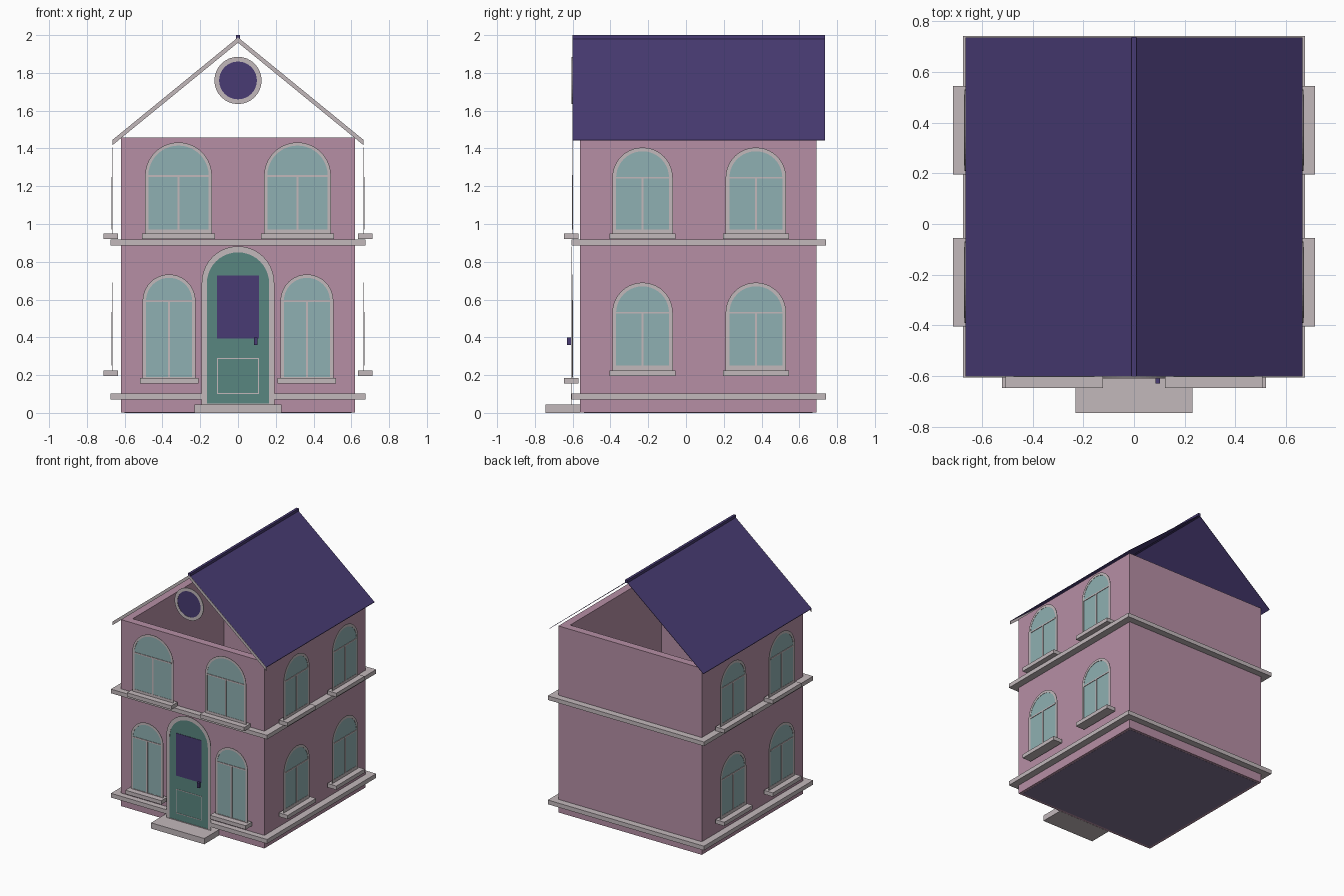
import bpy, bmesh, math

cube = bpy.data.objects.get("Cube")
if cube:
    bpy.data.objects.remove(cube, do_unlink=True)


def material(name, hex_code):
    srgb = [int(hex_code[i:i + 2], 16) / 255 for i in range(0, 6, 2)]
    color = [((c + 0.055) / 1.055) ** 2.4 for c in srgb] + [1]
    m = bpy.data.materials.new(name)
    m.use_nodes = True
    m.diffuse_color = color
    m.node_tree.nodes["Principled BSDF"].inputs["Base Color"].default_value = color
    return m


PINK = material("pink wall", "B68FA5")
STONE = material("pale stone", "C2B8BB")
GLASS = material("teal glass", "8FB0B2")
GREEN = material("green door paint", "598680")
PURPLE = material("purple roof", "483B73")
FLOOR = material("lavender floor", "7F7292")


def finish(name, bm, mat):
    bmesh.ops.recalc_face_normals(bm, faces=bm.faces)
    mesh = bpy.data.meshes.new(name)
    bm.to_mesh(mesh)
    bm.free()
    mesh.materials.append(mat)
    ob = bpy.data.objects.new(name, mesh)
    bpy.context.collection.objects.link(ob)
    return ob


def box(name, x, y, z, mat):
    bm = bmesh.new()
    bmesh.ops.create_cube(bm, size=1)
    for v in bm.verts:
        for i, (lo, hi) in enumerate((x, y, z)):
            v.co[i] = hi if v.co[i] > 0 else lo
    return finish(name, bm, mat)


# Each facade maps (across, up, outward) to world space
def front(u, v, w):
    return (u, -w, v)


def left(u, v, w):
    return (w, u, v)


def right(u, v, w):
    return (-w, u, v)


def plate(name, side, outline, w, thick, mat, hole=None):
    """Extruded flat outline, or a frame when a matching hole is given."""
    bm = bmesh.new()
    a = [bm.verts.new(side(u, v, w)) for u, v in outline]
    if hole:
        b = [bm.verts.new(side(u, v, w)) for u, v in hole]
        n = len(a)
        for i in range(n):
            j = (i + 1) % n
            bm.faces.new((a[i], a[j], b[j], b[i]))
    else:
        bm.faces.new(a)
    ext = bmesh.ops.extrude_face_region(bm, geom=bm.faces[:])
    shift = [p - q for p, q in zip(side(0, 0, thick), side(0, 0, 0))]
    moved = [g for g in ext["geom"] if isinstance(g, bmesh.types.BMVert)]
    bmesh.ops.translate(bm, verts=moved, vec=shift)
    return finish(name, bm, mat)


def rect(u0, u1, v0, v1):
    return [(u0, v0), (u1, v0), (u1, v1), (u0, v1)]


def arch(c, half, bottom, spring, n=20):
    curve = [(c + half * math.cos(math.pi * i / n), spring + half * math.sin(math.pi * i / n))
             for i in range(n + 1)]
    return [(c - half, bottom), (c + half, bottom)] + curve


def disc(r, zc, n=32):
    return [(r * math.cos(math.tau * i / n), zc + r * math.sin(math.tau * i / n))
            for i in range(n)]


def window(name, side, w, c, outer, inner, sill, bottom, spring, sill_half):
    """Arched window with frame, cross bars and a projecting sill."""
    plate(name + "_glass", side, arch(c, inner, bottom, spring), w - 0.002, 0.002, GLASS)
    plate(name + "_frame", side, arch(c, outer, sill, spring), w - 0.001, 0.003, STONE,
          arch(c, inner, bottom, spring))
    plate(name + "_mullion", side, rect(c - 0.006, c + 0.006, bottom, spring), w, 0.004, STONE)
    plate(name + "_transom", side, rect(c - inner, c + inner, spring - 0.005, spring + 0.005),
          w, 0.004, STONE)
    plate(name + "_sill", side, rect(c - sill_half, c + sill_half, sill - 0.03, sill),
          w - 0.03, 0.077, STONE)


# Open-topped walls and floor
plan = rect(-0.62, 0.62, -0.56, 0.69)
inside = rect(-0.56, 0.56, -0.5, 0.63)
plate("walls", lambda u, v, w: (u, v, w), plan, 0.001, 1.457, PINK, inside)
box("floor", (-0.6, 0.6), (-0.54, 0.67), (0, 0.03), FLOOR)

# Stone bands around both storeys
for name, z0, z1 in (("base_band", 0.07, 0.103), ("middle_band", 0.885, 0.917)):
    plate(name, lambda u, v, w: (u, v, w), rect(-0.675, 0.675, -0.605, 0.742),
          z0, z1 - z0, STONE, plan)

# Windows
for s, tag in ((-1, "right"), (1, "left")):
    window("front_upper_window_" + tag, front, 0.6, s * 0.315,
           0.177, 0.16, 0.95, 0.97, 1.255, 0.192)
    window("front_lower_window_" + tag, front, 0.6, s * 0.365,
           0.14, 0.122, 0.185, 0.19, 0.593, 0.155)
for side, tag in ((left, "left"), (right, "right")):
    for c, place in ((-0.23, "front"), (0.37, "back")):
        window(f"{tag}_upper_window_{place}", side, 0.666, c,
               0.16, 0.14, 0.95, 0.97, 1.245, 0.175)
        window(f"{tag}_lower_window_{place}", side, 0.666, c,
               0.16, 0.14, 0.225, 0.25, 0.53, 0.175)

# Arched door with pane, lower panel and handle
plate("door", front, arch(0, 0.165, 0.05, 0.685), 0.605, 0.002, GREEN)
plate("door_frame", front, arch(0, 0.192, 0.045, 0.69), 0.605, 0.004, STONE,
      arch(0, 0.165, 0.05, 0.685))
plate("door_pane", front, rect(-0.11, 0.11, 0.395, 0.727), 0.606, 0.004, PURPLE)
plate("door_panel_trim", front, rect(-0.11, 0.11, 0.1, 0.29), 0.606, 0.003, STONE,
      rect(-0.105, 0.105, 0.105, 0.285))
box("door_handle", (0.085, 0.102), (-0.63, -0.609), (0.36, 0.4), PURPLE)
box("door_step", (-0.23, 0.23), (-0.745, -0.56), (0, 0.045), STONE)

# Round gable window
plate("round_window_glass", front, disc(0.1, 1.76), 0.6, 0.003, PURPLE)
plate("round_window_frame", front, disc(0.125, 1.76), 0.599, 0.006, STONE, disc(0.1, 1.76))

# Thin roof panels, front barge boards and ridge cap
for s, tag in ((-1, "right"), (1, "left")):
    slope = [(0, 1.988), (s * 0.665, 1.445)]
    panel = slope + [(u, v - 0.004) for u, v in reversed(slope)]
    board = slope + [(u, v - 0.028) for u, v in reversed(slope)]
    plate("roof_panel_" + tag, front, panel, -0.735, 1.335, PURPLE)
    plate("barge_board_" + tag, front, board, 0.598, 0.004, STONE)
box("ridge_cap", (-0.01, 0.01), (-0.602, 0.737), (1.977, 2.0), PURPLE)
